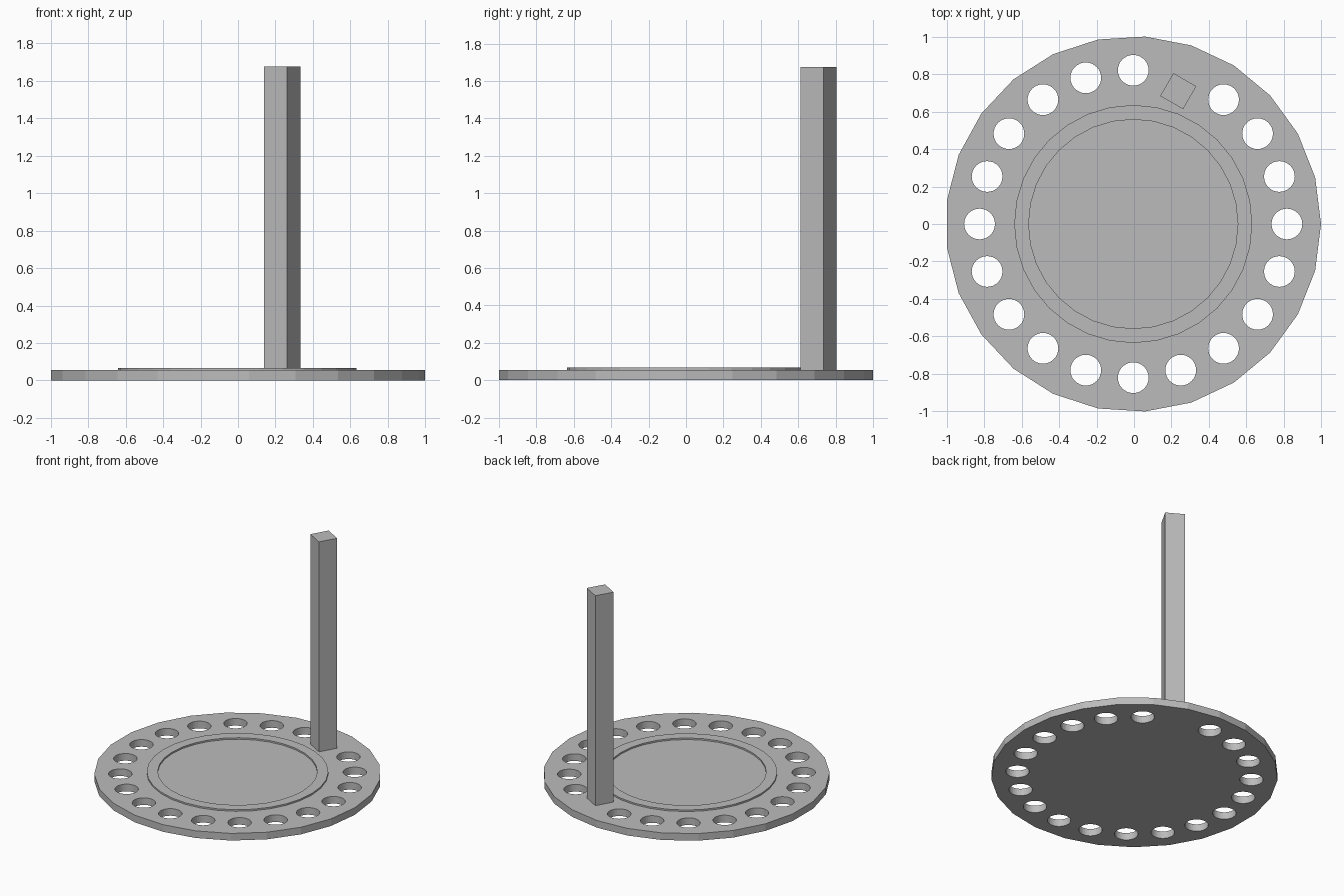
import bpy, bmesh, math
from mathutils import Matrix

if "Cube" in bpy.data.objects:
    bpy.data.objects.remove(bpy.data.objects["Cube"])

CX = -0.004            # centre of the plate
PLATE_TOP = 0.055

grey = bpy.data.materials.new("grey")
grey.diffuse_color = (0.5, 0.5, 0.5, 1)
grey.use_nodes = True
grey.node_tree.nodes["Principled BSDF"].inputs["Base Color"].default_value = grey.diffuse_color


def finish(name, bm):
    me = bpy.data.meshes.new(name)
    bm.to_mesh(me)
    bm.free()
    me.materials.append(grey)
    ob = bpy.data.objects.new(name, me)
    bpy.context.collection.objects.link(ob)
    return ob


def add_cylinder(bm, x, y, z0, z1, r, sides):
    """Vertical prism with its first corner on +x."""
    ring = [bm.verts.new((x + r * math.cos(2 * math.pi * i / sides),
                          y + r * math.sin(2 * math.pi * i / sides), z0))
            for i in range(sides)]
    base = bm.faces.new(ring)
    top = bmesh.ops.extrude_face_region(bm, geom=[base], use_keep_orig=True)
    for v in top["geom"]:
        if isinstance(v, bmesh.types.BMVert):
            v.co.z = z1
    bmesh.ops.recalc_face_normals(bm, faces=bm.faces[:])


# round plate
bm = bmesh.new()
add_cylinder(bm, CX, 0, 0, PLATE_TOP, 1.002, 25)
plate = finish("plate", bm)

# circle of holes, with one place left solid under the post
bm = bmesh.new()
for i in range(20):
    if i != 4:
        a = math.radians(18 * i)
        add_cylinder(bm, CX + 0.82 * math.cos(a), 0.82 * math.sin(a),
                     -0.1, 0.2, 0.082, 32)
cutter = finish("hole_cutter", bm)
cutter.hide_render = True
cutter.hide_set(True)
cut = plate.modifiers.new("holes", 'BOOLEAN')
cut.operation = 'DIFFERENCE'
cut.solver = 'EXACT'
cut.object = cutter

# thin raised ring
bm = bmesh.new()
profile = [bm.verts.new((r, 0, z)) for r, z in
           ((0.558, 0.05), (0.635, 0.05), (0.635, 0.067), (0.558, 0.067))]
edges = [bm.edges.new((profile[i], profile[(i + 1) % 4])) for i in range(4)]
bmesh.ops.spin(bm, geom=profile + edges, cent=(0, 0, 0), axis=(0, 0, 1),
               angle=2 * math.pi, steps=32, use_merge=True)
bmesh.ops.remove_doubles(bm, verts=bm.verts[:], dist=1e-4)
bmesh.ops.recalc_face_normals(bm, faces=bm.faces[:])
bmesh.ops.translate(bm, verts=bm.verts[:], vec=(CX, 0, 0))
finish("raised_ring", bm)

# square post
bm = bmesh.new()
h = 1.675 - PLATE_TOP
bmesh.ops.create_cube(bm, size=1, matrix=(
    Matrix.Translation((0.236, 0.709, PLATE_TOP + h / 2))
    @ Matrix.Rotation(math.radians(-30), 4, 'Z')
    @ Matrix.Diagonal((0.141, 0.141, h, 1))))
finish("post", bm)
